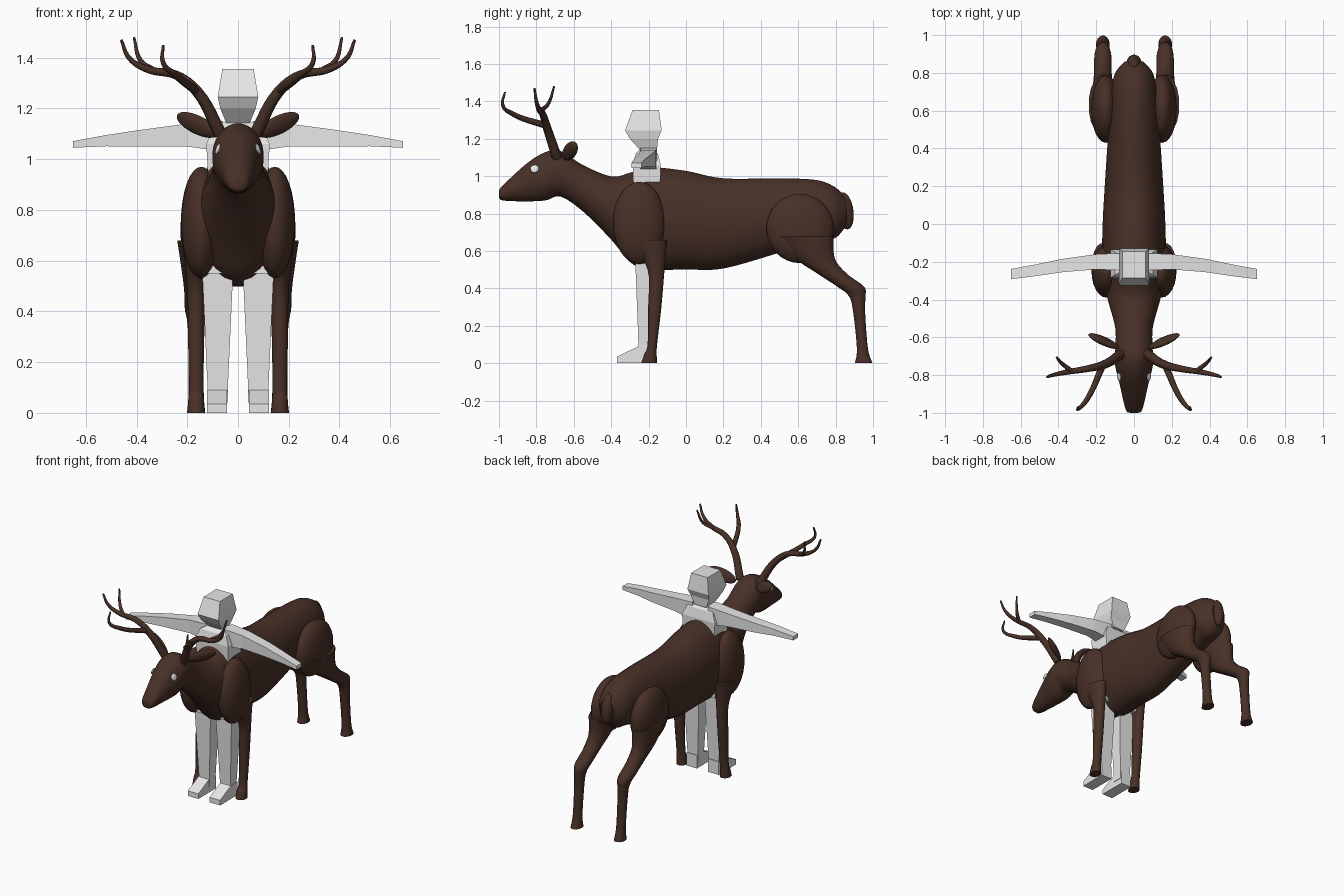
import bpy, bmesh, math
from mathutils import Vector

cube = bpy.data.objects.get("Cube")
if cube:
    bpy.data.objects.remove(cube, do_unlink=True)


def material(name, color):
    mat = bpy.data.materials.new(name)
    mat.use_nodes = True
    mat.diffuse_color = (*color, 1)
    shader = mat.node_tree.nodes["Principled BSDF"]
    shader.inputs["Base Color"].default_value = (*color, 1)
    return mat


hide = material("dark brown hide", (.065, .03, .02))
grey = material("light grey", (.8, .8, .8))
white = material("eye white", (.9, .9, .9))


def flowing(rows, steps=5):
    """Insert rows along a smooth spline through the given rows."""
    rows = [Vector(row) for row in rows]
    result = []
    for i in range(len(rows) - 1):
        before, start, end = rows[max(i - 1, 0)], rows[i], rows[i + 1]
        after = rows[min(i + 2, len(rows) - 1)]
        leave, arrive = (end - before) / 2, (after - start) / 2
        for step in range(steps):
            t = step / steps
            blend = t * t * (3 - 2 * t)
            result.append(start.lerp(end, blend)
                          + leave * t * (1 - t) ** 2 - arrive * t * t * (1 - t))
    return result + [rows[-1]]


def ring(axis, center, width, height, sides):
    """Ellipse across an axis, or a rectangle when it has four sides."""
    grow = math.sqrt(2) if sides == 4 else 1
    points = []
    for i in range(sides):
        angle = math.tau * (i + .5) / sides
        u, v = grow * width * math.cos(angle), grow * height * math.sin(angle)
        offset = {"x": (0, u, v), "y": (u, 0, v), "z": (u, v, 0)}[axis]
        points.append(Vector(center) + Vector(offset))
    return points


def loft(name, rings, mat, smooth=False, mirror=False):
    """Skin a row of rings and cap both ends."""
    bm = bmesh.new()
    loops = [[bm.verts.new(point) for point in points] for points in rings]
    for lower, upper in zip(loops, loops[1:]):
        for i in range(len(lower)):
            face = bm.faces.new((lower[i - 1], lower[i], upper[i], upper[i - 1]))
            face.smooth = smooth
    for end in (loops[0], loops[-1]):
        bm.faces.new(end)
    bmesh.ops.recalc_face_normals(bm, faces=bm.faces)
    mesh = bpy.data.meshes.new(name)
    bm.to_mesh(mesh)
    bm.free()
    mesh.materials.append(mat)
    obj = bpy.data.objects.new(name, mesh)
    bpy.context.collection.objects.link(obj)
    if mirror:
        obj.modifiers.new("Mirror", "MIRROR").use_mirror_merge = False


def ball(name, center, size, mat=hide, turn=(0, 0, 0)):
    bpy.ops.mesh.primitive_uv_sphere_add(segments=24, ring_count=16, radius=1,
                                         location=center, rotation=turn)
    obj = bpy.context.object
    obj.name = name
    obj.scale = size
    obj.data.materials.append(mat)
    bpy.ops.object.shade_smooth()


def branch(name, points, side, thick, thin):
    """Round antler branch that tapers evenly to its tip."""
    curve = bpy.data.curves.new(name, "CURVE")
    curve.dimensions = "3D"
    curve.bevel_depth = 1
    curve.bevel_resolution = 2
    curve.use_fill_caps = True
    curve.resolution_u = 6
    spline = curve.splines.new("BEZIER")
    last = len(points) - 1
    spline.bezier_points.add(last)
    for i, (knot, (x, y, z)) in enumerate(zip(spline.bezier_points, points)):
        knot.co = (side * x, y, z)
        knot.radius = thick + (thin - thick) * i / last
        knot.handle_left_type = knot.handle_right_type = "AUTO"
    curve.materials.append(hide)
    bpy.context.collection.objects.link(bpy.data.objects.new(name, curve))


# Deer head, neck and trunk: y, top, bottom, half width
trunk = [
    (-1, .92, .89, .02), (-.98, .95, .87, .045), (-.85, 1.07, .865, .076),
    (-.75, 1.13, .87, .1), (-.67, 1.135, .89, .1), (-.55, 1.06, .81, .1),
    (-.4, 1, .66, .14), (-.3, 1.02, .54, .16), (-.2, 1.05, .5, .17),
    (0, 1.03, .5, .167), (.2, .99, .505, .156), (.5, .99, .59, .136),
    (.7, .98, .65, .12), (.8, .94, .67, .1), (.86, .88, .74, .05)]
loft("deer_body", [ring("y", (0, y, (top + bottom) / 2), width, (top - bottom) / 2, 28)
                   for y, top, bottom, width in flowing(trunk)], hide, smooth=True)
ball("tail", (0, .85, .815), (.04, .045, .1), turn=(.15, 0, 0))
ball("nose", (0, -.98, .915), (.033, .018, .02))

# Deer legs: z, y, half depth; the width follows the depth
hind = [(.68, .63, .16), (.56, .69, .108), (.48, .78, .08), (.41, .88, .073),
        (.36, .915, .046), (.28, .925, .033), (.08, .943, .03), (0, .95, .048)]
fore = [(.66, -.2, .1), (.5, -.16, .046), (.3, -.167, .036),
        (.1, -.18, .026), (.05, -.19, .034), (0, -.197, .043)]
for name, rows in (("hind_legs", hind), ("front_legs", fore)):
    loft(name, [ring("z", (.165, y, z), .02 + .35 * depth, depth, 16)
                for z, y, depth in flowing(rows)], hide, smooth=True, mirror=True)

# Antler paths
beam = [(.07, -.69, 1.1), (.16, -.745, 1.265), (.24, -.765, 1.33),
        (.36, -.785, 1.355), (.43, -.8, 1.4), (.46, -.81, 1.47)]
fork = [(.33, -.78, 1.348), (.385, -.735, 1.39), (.41, -.705, 1.48)]
tine = [(.165, -.748, 1.27), (.25, -.93, 1.335), (.295, -.98, 1.38), (.295, -.968, 1.45)]

# Paired parts of the deer
for side, label in ((1, "left"), (-1, "right")):
    ball(label + "_thigh", (side * .15, .61, .72), (.077, .18, .185))
    ball(label + "_shoulder", (side * .145, -.25, .75), (.08, .14, .22))
    ball(label + "_ear", (side * .16, -.62, 1.135), (.095, .02, .04),
         turn=(.35, -.4 * side, .4 * side))
    ball(label + "_eye", (side * .079, -.81, 1.04), (.008, .023, .022), white,
         turn=(0, -.35 * side, -.15 * side))
    branch(label + "_antler_beam", beam, side, .027, .006)
    branch(label + "_antler_fork", fork, side, .014, .005)
    branch(label + "_antler_tine", tine, side, .018, .005)

# Faceted rider head: z, y, half width, half depth
head = [(1.14, -.2, .045, .045), (1.2, -.225, .07, .075),
        (1.245, -.228, .08, .098), (1.355, -.215, .062, .07)]
loft("rider_head", [ring("z", (0, y, z), width, depth, 4)
                    for z, y, width, depth in head], grey)

# Rider torso and legs: z, half width
torso = [(.55, .13), (.8, .11), (1.06, .125), (1.12, .1), (1.15, .05), (1.2, .045)]
loft("rider_torso", [ring("z", (0, -.21, z), width, width * .6, 4)
                     for z, width in torso], grey)
loft("rider_legs", [ring("z", (.08, -.22, z), width, width * .85, 4)
                    for z, width in ((.65, .065), (.1, .04), (.04, .04))], grey, mirror=True)

# Rider feet slope down toward the toes: y, height
loft("rider_feet", [ring("y", (.083, y, height / 2), .04, height / 2, 4)
                    for y, height in ((-.37, .035), (-.255, .09), (-.18, .09))],
     grey, mirror=True)

# Rider arms: x, y, z, half height
arms = [(.06, -.2, 1.09, .06), (.2, -.2, 1.095, .045), (.38, -.22, 1.083, .033),
        (.52, -.245, 1.073, .022), (.65, -.265, 1.058, .013)]
loft("rider_arms", [ring("x", (x, y, z), .022 + .4 * height, height, 4)
                    for x, y, z, height in arms], grey, mirror=True)
